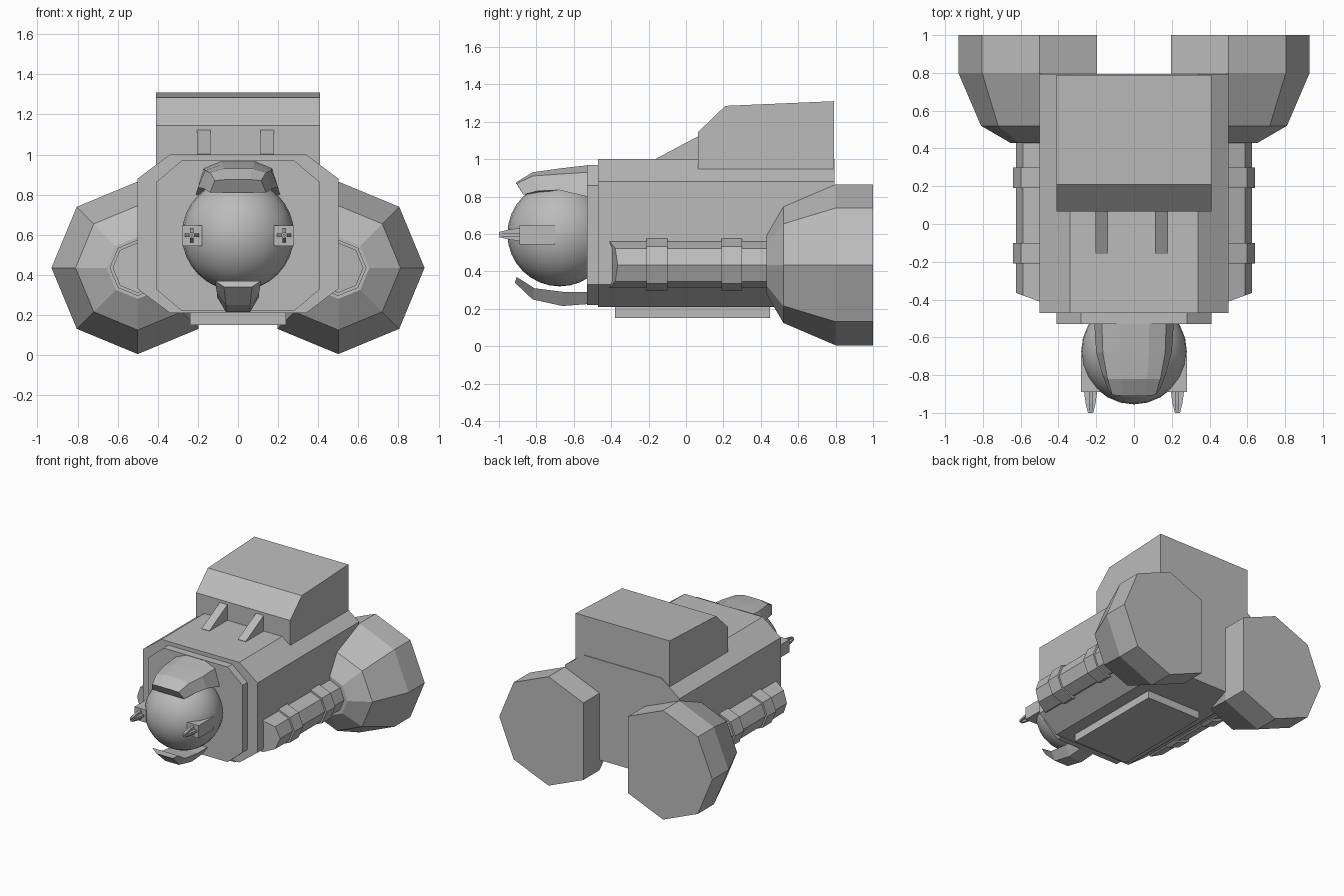
import bpy
import bmesh
from math import cos, sin, pi
from mathutils import Vector

if "Cube" in bpy.data.objects:
    bpy.data.objects.remove(bpy.data.objects["Cube"])

GREY = (0.5, 0.5, 0.5, 1)
mat = bpy.data.materials.new("hull_grey")
mat.use_nodes = True
mat.diffuse_color = GREY
mat.node_tree.nodes["Principled BSDF"].inputs["Base Color"].default_value = GREY


def loft(name, rings):
    """Skin a list of equal closed rings and cap both ends."""
    bm = bmesh.new()
    loops = [[bm.verts.new(p) for p in ring] for ring in rings]
    n = len(loops[0])
    for a, b in zip(loops, loops[1:]):
        for i in range(n):
            j = (i + 1) % n
            bm.faces.new((a[i], a[j], b[j], b[i]))
    bm.faces.new(loops[0])
    bm.faces.new(loops[-1])
    bmesh.ops.recalc_face_normals(bm, faces=bm.faces)
    mesh = bpy.data.meshes.new(name)
    bm.to_mesh(mesh)
    bm.free()
    obj = bpy.data.objects.new(name, mesh)
    bpy.context.collection.objects.link(obj)
    mesh.materials.append(mat)
    return obj


def along_y(name, section, y0, y1):
    return loft(name, [[(x, y, z) for x, z in section] for y in (y0, y1)])


def along_x(name, profile, x0, x1):
    return loft(name, [[(x, y, z) for y, z in profile] for x in (x0, x1)])


def rect(x0, x1, z0, z1):
    return [(x0, z0), (x1, z0), (x1, z1), (x0, z1)]


def chamfered(w, z0, z1, cx, cz):
    """Symmetric octagonal section with cut corners."""
    half = [(w - cx, z0), (w, z0 + cz), (w, z1 - cz), (w - cx, z1)]
    return half + [(-x, z) for x, z in reversed(half)]


def octagon(r, cx=0.5, cz=0.435, sides=range(8)):
    return [(cx + r * cos(i * pi / 4), cz + r * sin(i * pi / 4)) for i in sides]


def mirrored(half):
    return half + [(-x, y, z) for x, y, z in reversed(half)]


# Main hull, front collar and belly plate
along_y("hull", chamfered(0.5, 0.21, 1.0, 0.16, 0.12), -0.47, 0.795)
along_y("front_collar", chamfered(0.41, 0.22, 0.97, 0.13, 0.11), -0.53, -0.47)
along_y("belly_plate", rect(-0.24, 0.24, 0.15, 0.22), -0.38, 0.45)

# Roof cabin and its two wedge braces
along_x("roof_cabin", [(0.065, 0.945), (0.79, 0.945), (0.79, 1.31),
                       (0.21, 1.285), (0.065, 1.145)], -0.41, 0.41)
for i, x in enumerate((-0.205, 0.112)):
    along_x(f"roof_brace_{i}", [(-0.16, 0.99), (-0.16, 1.003), (0.07, 1.125), (0.07, 0.99)],
            x, x + 0.067)

# Head ball
bpy.ops.mesh.primitive_uv_sphere_add(segments=24, ring_count=16, radius=0.28,
                                     location=(0, -0.675, 0.6))
head = bpy.context.object
head.name = "head_ball"
head.data.materials.append(mat)
bpy.ops.object.shade_smooth_by_angle()

# Brow shell over the head: flat edge, shoulder, rim and inner rim per station
brow = [
    [(0.08, -0.53, 0.967), (0.17, -0.53, 0.93), (0.21, -0.53, 0.8), (0.1, -0.53, 0.8)],
    [(0.08, -0.68, 0.95), (0.165, -0.68, 0.92), (0.2, -0.68, 0.835), (0.1, -0.68, 0.835)],
    [(0.07, -0.82, 0.93), (0.14, -0.82, 0.91), (0.17, -0.79, 0.83), (0.1, -0.79, 0.82)],
    [(0.06, -0.91, 0.875), (0.115, -0.905, 0.87), (0.14, -0.87, 0.81), (0.06, -0.87, 0.81)],
]
loft("brow_shell", [mirrored(r) for r in brow])

# Chin guard under the head
chin = [(-0.53, 0.225, 0.29, 0.06), (-0.66, 0.215, 0.29, 0.06),
        (-0.82, 0.25, 0.31, 0.06), (-0.915, 0.34, 0.37, 0.07)]
loft("chin_guard", [mirrored([(w, y, lo), (w + 0.045, y + 0.01, hi)])
                    for y, lo, hi, w in chin])

for side, s in (("left", 1), ("right", -1)):
    # Rear engine: octagon with its inner corner cut off
    cut = (0, 1, 2, 3, 5, 6, 7)
    stages = [(0.43, 0.155), (0.52, 0.31), (0.8, 0.43), (1.0, 0.43)]
    loft(f"{side}_engine", [[(s * x, y, z) for x, z in octagon(r, sides=cut)]
                            for y, r in stages])

    # Side pod with a raked nose, and two bands around it
    pod = octagon(0.125)
    loft(f"{side}_pod", [[(s * x, -0.41 + 0.36 * max(0, x - 0.5), z) for x, z in pod],
                         [(s * x, 0.45, z) for x, z in pod]])
    for i, y in enumerate((-0.21, 0.19)):
        along_y(f"{side}_pod_band_{i}", [(s * x, z) for x, z in octagon(0.14)], y, y + 0.11)

    # Cheek blaster: housing and four tapering prongs
    a, b = sorted((s * 0.18, s * 0.28))
    along_y(f"{side}_blaster", rect(a, b, 0.545, 0.645), -0.89, -0.7)
    for i in range(4):
        d = Vector((cos(i * pi / 2), 0, sin(i * pi / 2)))
        t = Vector((-d.z, 0, d.x)) * 0.009
        base = Vector((s * 0.23, 0, 0.597))
        rings = []
        for y, inner, outer in ((-0.88, 0.004, 0.036), (-0.95, 0.004, 0.026), (-1.0, 0.004, 0.014)):
            c = base + Vector((0, y, 0))
            rings.append([c + d * inner - t, c + d * outer - t,
                          c + d * outer + t, c + d * inner + t])
        loft(f"{side}_prong_{i}", rings)
